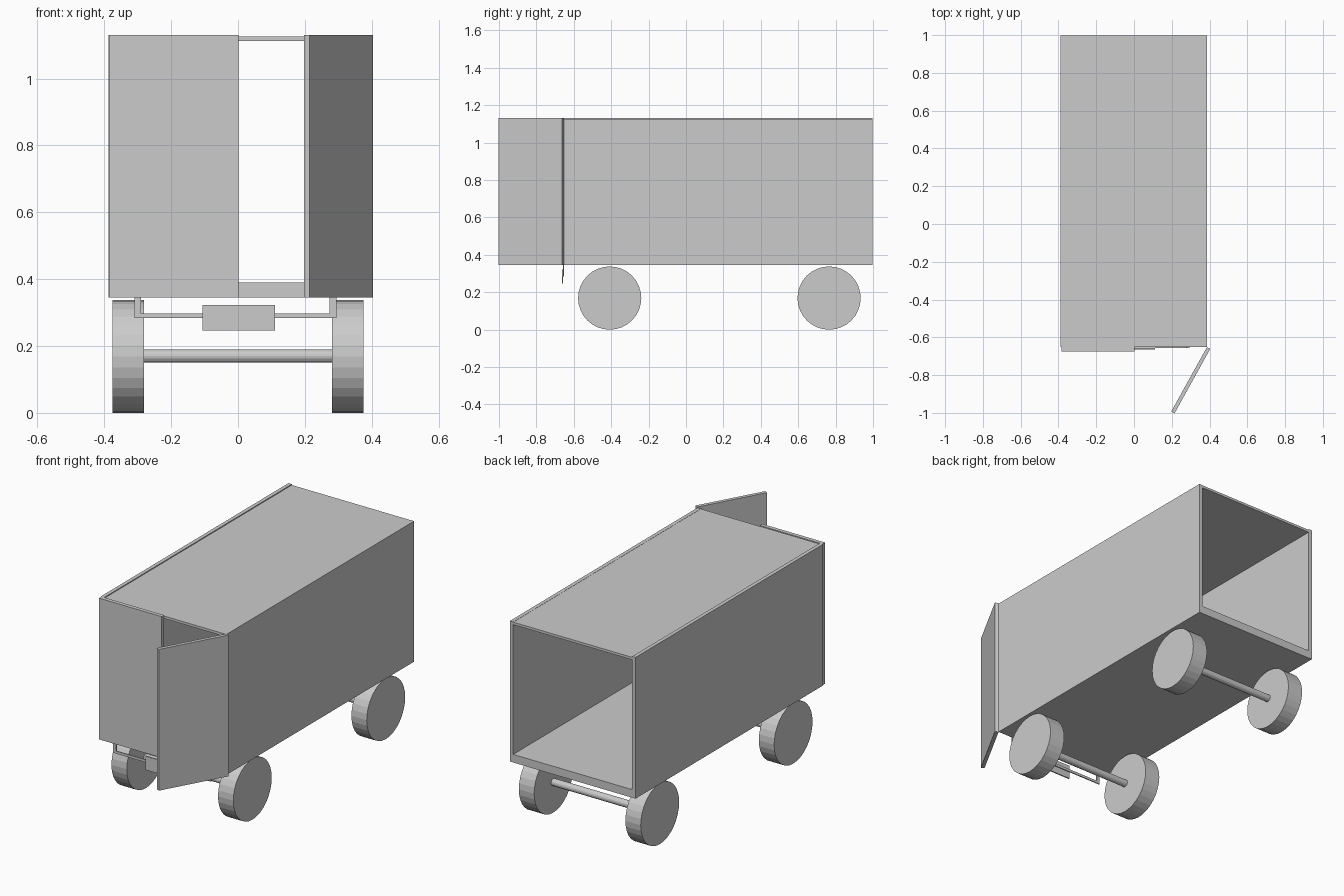
import bpy, math
from mathutils import Matrix, Vector

if "Cube" in bpy.data.objects:
    bpy.data.objects.remove(bpy.data.objects["Cube"])


def box(name, lo, hi, pivot=None, angle=0):
    """Box from two corners, optionally turned about a vertical hinge."""
    x0, y0, z0 = lo
    x1, y1, z1 = hi
    verts = [Vector((x, y, z)) for z in (z0, z1)
             for x, y in ((x0, y0), (x1, y0), (x1, y1), (x0, y1))]
    if pivot:
        p = Vector(pivot)
        rot = Matrix.Rotation(angle, 3, 'Z')
        verts = [rot @ (v - p) + p for v in verts]
    faces = [(3, 2, 1, 0), (4, 5, 6, 7), (0, 1, 5, 4),
             (1, 2, 6, 5), (2, 3, 7, 6), (3, 0, 4, 7)]
    me = bpy.data.meshes.new(name)
    me.from_pydata(verts, [], faces)
    ob = bpy.data.objects.new(name, me)
    bpy.context.collection.objects.link(ob)
    return ob


def cylinder(name, radius, x0, x1, y, z, sides):
    """Cylinder lying along x."""
    bpy.ops.mesh.primitive_cylinder_add(
        vertices=sides, radius=radius, depth=x1 - x0,
        location=((x0 + x1) / 2, y, z), rotation=(0, math.pi / 2, 0))
    bpy.context.object.name = name


FRONT, BACK = -0.652, 0.998
BOTTOM, TOP = 0.345, 1.131
WALL = 0.02

# Cargo body: an open-ended tube of four panels
box("floor", (-0.367, FRONT, BOTTOM), (0.365, BACK, 0.39))
box("roof", (-0.367, FRONT, 1.112), (0.365, BACK, 1.126))
box("left_wall", (-0.388, FRONT, BOTTOM), (-0.367, BACK, TOP))
box("right_wall", (0.365, FRONT, BOTTOM), (0.386, BACK, TOP - 0.004))

# Doors: left one shut, right one swung open on its outer hinge
box("left_door", (-0.384, FRONT - 0.022, BOTTOM), (0.002, FRONT, TOP))
box("right_door", (-0.004, FRONT - WALL, BOTTOM), (0.386, FRONT, TOP),
    pivot=(0.386, FRONT, 0), angle=math.radians(61))

# Wheels and axles
for place, y in (("front", -0.408), ("rear", 0.765)):
    cylinder(place + "_axle", 0.02, -0.285, 0.285, y, 0.17, 16)
    for side, x0, x1 in (("left", -0.375, -0.281), ("right", 0.281, 0.375)):
        cylinder(f"{place}_{side}_wheel", 0.169, x0, x1, y, 0.169, 32)

# Bumper bar hung from two brackets, with a blank plate
box("bumper_bar", (-0.31, -0.657, 0.284), (0.294, -0.651, 0.298))
box("left_bracket", (-0.31, -0.657, 0.284), (-0.29, -0.651, BOTTOM))
box("right_bracket", (0.274, -0.657, 0.284), (0.294, -0.651, BOTTOM))
box("blank_plate", (-0.106, -0.664, 0.246), (0.11, -0.657, 0.323))
